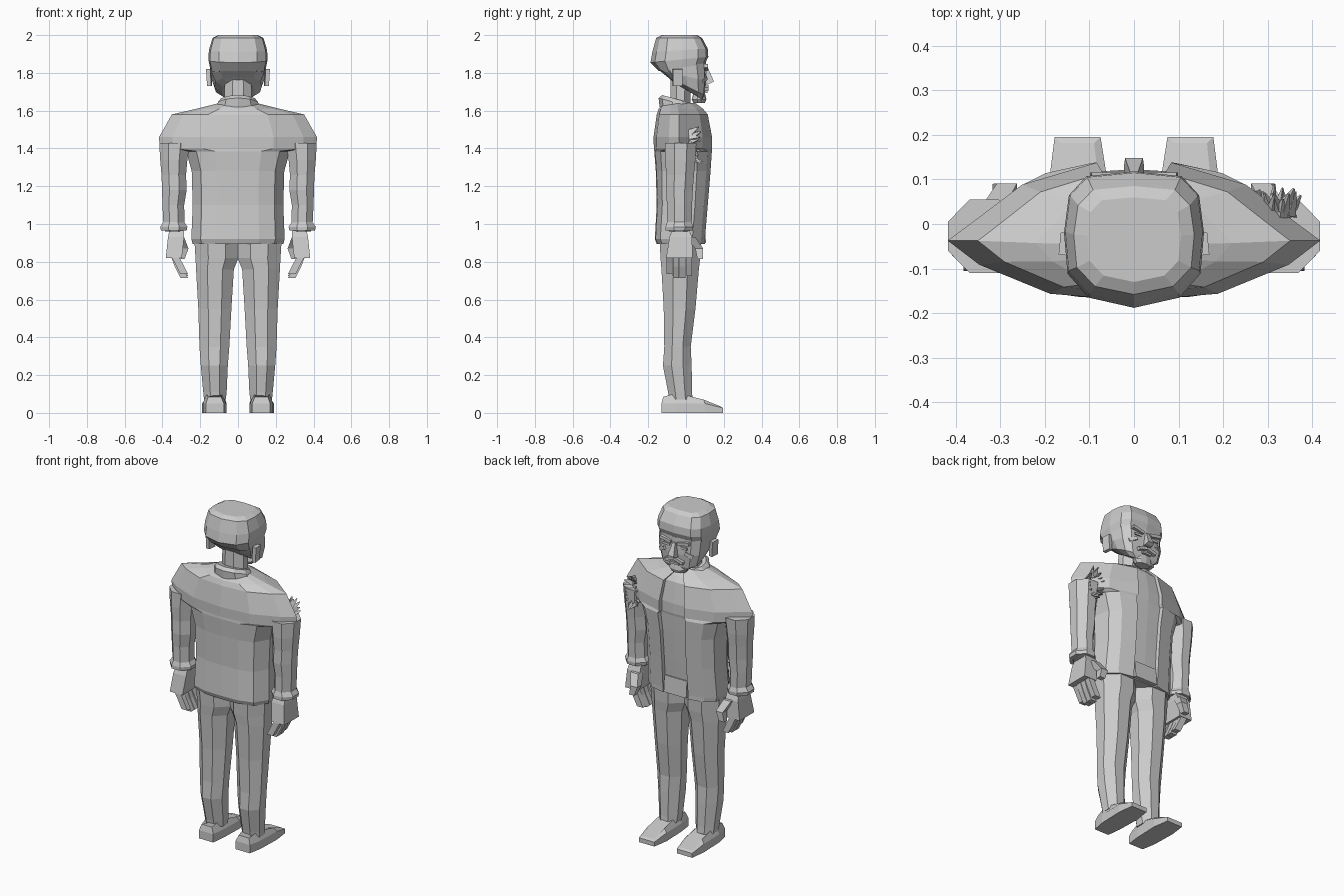
import bpy, bmesh, math, random
from mathutils import Vector, Matrix

random.seed(4)
cube = bpy.data.objects.get("Cube")
if cube:
    bpy.data.objects.remove(cube)

grey = bpy.data.materials.new("plain grey")
grey.use_nodes = True
grey.diffuse_color = (0.6, 0.6, 0.6, 1)
grey.node_tree.nodes["Principled BSDF"].inputs["Base Color"].default_value = (0.6, 0.6, 0.6, 1)


def finish(name, bm):
    bmesh.ops.recalc_face_normals(bm, faces=bm.faces)
    mesh = bpy.data.meshes.new(name)
    bm.to_mesh(mesh)
    bm.free()
    mesh.materials.append(grey)
    obj = bpy.data.objects.new(name, mesh)
    bpy.context.collection.objects.link(obj)
    return obj


def loft(name, rings, side=1):
    """Skin closed rings of points; side=-1 mirrors the part in x."""
    bm = bmesh.new()
    loops = [[bm.verts.new((p[0] * side, p[1], p[2])) for p in ring] for ring in rings]
    n = len(loops[0])
    for a, b in zip(loops, loops[1:]):
        for i in range(n):
            j = (i + 1) % n
            bm.faces.new((a[i], a[j], b[j], b[i]))
    bm.faces.new(loops[0])
    bm.faces.new(loops[-1])
    return finish(name, bm)


def mirrored(half):
    return half + [(-x, y) for x, y in reversed(half) if x > 0]


def shaped(profile, z, hw, back, front, tilt=0):
    """Ring from a normalised profile between a back and a front limit."""
    mid, hy = (back + front) / 2, (front - back) / 2
    return [(x * hw, mid + y * hy, z + tilt * y * hy) for x, y in mirrored(profile)]


def octagon(z, x0, x1, y0, y1, cut=0.3):
    cx, cy, rx, ry = (x0 + x1) / 2, (y0 + y1) / 2, (x1 - x0) / 2, (y1 - y0) / 2
    k = 1 - 2 * cut
    pts = [(1, -k), (1, k), (k, 1), (-k, 1), (-1, k), (-1, -k), (-k, -1), (k, -1)]
    return [(cx + rx * a, cy + ry * b, z) for a, b in pts]


def rect(x, y, z, wx, wy):
    return [(x + a * wx / 2, y + b * wy / 2, z) for a, b in ((-1, -1), (1, -1), (1, 1), (-1, 1))]


def bar(name, path, wx, wy, side=1):
    return loft(name, [rect(*p, wx, wy) for p in path], side)


def box(name, centre, size, rot=(0, 0, 0)):
    bm = bmesh.new()
    bmesh.ops.create_cube(bm, size=1, matrix=Matrix.Diagonal((*size, 1)))
    obj = finish(name, bm)
    obj.location, obj.rotation_euler = centre, rot
    return obj


# Jacket: trunk swelling into wide shoulders, with an open front strip
trunk = [(0, -1), (.45, -.97), (.8, -.78), (1, -.2), (.93, .5), (.72, .85), (.34, 1), (.32, .86), (0, .88)]
yoke = [(0, -1), (.45, -.9), (.83, -.48), (1, -.13), (.86, .15), (.6, .68), (.2, 1), (.19, .87), (0, .9)]
loft("jacket", [
    shaped(trunk, .895, .24, -.155, .10), shaped(trunk, .92, .247, -.165, .10),
    shaped(trunk, 1.1, .24, -.155, .115), shaped(trunk, 1.28, .245, -.16, .13),
    shaped(trunk, 1.385, .275, -.168, .137),
    shaped(yoke, 1.4, .415, -.17, .138), shaped(yoke, 1.46, .418, -.172, .138),
    shaped(yoke, 1.58, .35, -.155, .115), shaped(yoke, 1.61, .22, -.145, .09),
    shaped(yoke, 1.64, .1, -.12, .05)])
box("waist_panel", (0, .092, .95), (.15, .02, .1), (.08, 0, 0))

# Collar and neck
round_half = [(0, -1), (.6, -.8), (1, -.25), (1, .3), (.6, .85), (0, 1)]
loft("collar", [shaped(round_half, 1.6, .12, -.14, .06, -.2),
                shaped(round_half, 1.64, .105, -.145, .05, -.28),
                shaped(round_half, 1.66, .09, -.125, .035, -.28)])
loft("neck", [octagon(1.58, -.075, .075, -.085, .02), octagon(1.8, -.068, .068, -.08, .03)])

# Head: skull cap of hair over a slanted jaw
skull = [(0, -1), (.65, -.85), (.95, -.5), (1, .1), (.93, .65), (.68, .93), (0, 1)]
loft("head", [
    shaped(skull, 1.705, .085, -.07, .09, -.6), shaped(skull, 1.73, .125, -.1, .1, -.5),
    shaped(skull, 1.785, .145, -.14, .108, -.22), shaped(skull, 1.855, .15, -.178, .105)])
loft("hair_cap", [
    shaped(skull, 1.80, .143, -.145, .075, -.1), shaped(skull, 1.87, .157, -.188, .118, .1),
    shaped(skull, 1.92, .154, -.178, .115, .06), shaped(skull, 1.985, .135, -.158, .085),
    shaped(skull, 2.0, .105, -.13, .06)])

# Face
loft("nose", [rect(0, .11, 1.745, .045, .04), rect(0, .125, 1.755, .04, .045),
              rect(0, .107, 1.825, .018, .02)])
loft("beard", [shaped(round_half, 1.64, .045, .04, .1), shaped(round_half, 1.66, .06, .03, .108),
               shaped(round_half, 1.695, .05, .04, .1)])
box("lower_lip", (0, .104, 1.7), (.06, .018, .012))
for side in (1, -1):
    tag = "left" if side > 0 else "right"
    box(tag + "_brow", (side * .06, .103, 1.83), (.075, .026, .018), (0, side * -.2, 0))
    box(tag + "_eye", (side * .058, .104, 1.802), (.045, .01, .014))
    box(tag + "_moustache", (side * .03, .108, 1.722), (.06, .022, .018), (0, side * .3, 0))
    box(tag + "_cheek", (side * .085, .09, 1.765), (.05, .03, .02), (0, side * .4, side * -.4))
    box(tag + "_ear", (side * .153, -.045, 1.775), (.022, .05, .09), (0, side * .06, side * .1))

    # Trousers
    loft(tag + "_leg", [octagon(*r) for r in (
        (.93, -.002, .232, -.14, .08), (.82, -.002, .225, -.135, .075),
        (.76, .022, .222, -.13, .068), (.55, .035, .21, -.118, .05),
        (.35, .046, .204, -.115, .025), (.25, .054, .197, -.122, .03),
        (.11, .06, .184, -.095, .032), (.07, .065, .18, -.09, .035))], side)

    # Shoe: flat sole, high heel end and low toe
    sole = [(.075, -.13), (.17, -.13), (.185, -.05), (.19, .1), (.178, .195),
            (.075, .195), (.06, .1), (.065, -.05)]
    top = [.085, .085, .105, .07, .035, .035, .07, .105]
    mid = [(.127 + (x - .127) * .72, y * .93) for x, y in sole]
    loft(tag + "_shoe", [[(x, y, 0) for x, y in sole],
                         [(x, y, min(.05, h * .75)) for (x, y), h in zip(sole, top)],
                         [(x, y, h) for (x, y), h in zip(mid, top)]], side)

    # Sleeve and flared cuff
    loft(tag + "_sleeve", [octagon(*r) for r in (
        (.96, .29, .385, -.09, .02), (1.0, .283, .395, -.1, .03),
        (1.1, .285, .4, -.1, .032), (1.18, .272, .402, -.107, .036),
        (1.26, .275, .405, -.105, .042), (1.34, .268, .412, -.11, .05),
        (1.43, .255, .417, -.11, .055))], side)
    loft(tag + "_cuff", [octagon(.965, .272, .408, -.108, .036),
                         octagon(.985, .268, .412, -.108, .038),
                         octagon(1.01, .285, .395, -.1, .03)], side)

    # Hand with four bent fingers and a thumb
    loft(tag + "_hand", [rect(.325, -.028, .97, .075, .09), rect(.328, -.028, .93, .085, .12),
                         rect(.34, -.035, .82, .085, .14)], side)
    for i in range(4):
        y = -.088 + i * .035
        drop = (.02, 0, 0, .01)[i]
        bar(tag + "_finger", [(.335, y, .83), (.315, y, .775 + drop), (.285, y, .715 + drop)],
            .04, .031, side)
    loft(tag + "_thumb", [rect(.30, .075, .815, .035, .03), rect(.285, .07, .87, .045, .042),
                          rect(.31, .025, .93, .05, .05)], side)

# Torn cloth on one sleeve: a rough patch ringed with jagged flaps
bm = bmesh.new()
for i in range(22):
    a = i * math.tau / 22
    pos = Vector((.325 + .035 * math.cos(a), .04 + random.uniform(-.01, .02),
                  1.415 + .08 * math.sin(a)))
    aim = Vector((math.cos(a) * .5, 1, math.sin(a) * .8)) + Vector(
        [random.uniform(-.5, .5) for _ in range(3)])
    turn = aim.to_track_quat("Z", "Y").to_matrix().to_4x4()
    bmesh.ops.create_cone(bm, cap_ends=True, segments=3, radius1=.02, radius2=.003,
                          depth=random.uniform(.05, .08), matrix=Matrix.Translation(pos) @ turn)
finish("torn_sleeve_flaps", bm)
